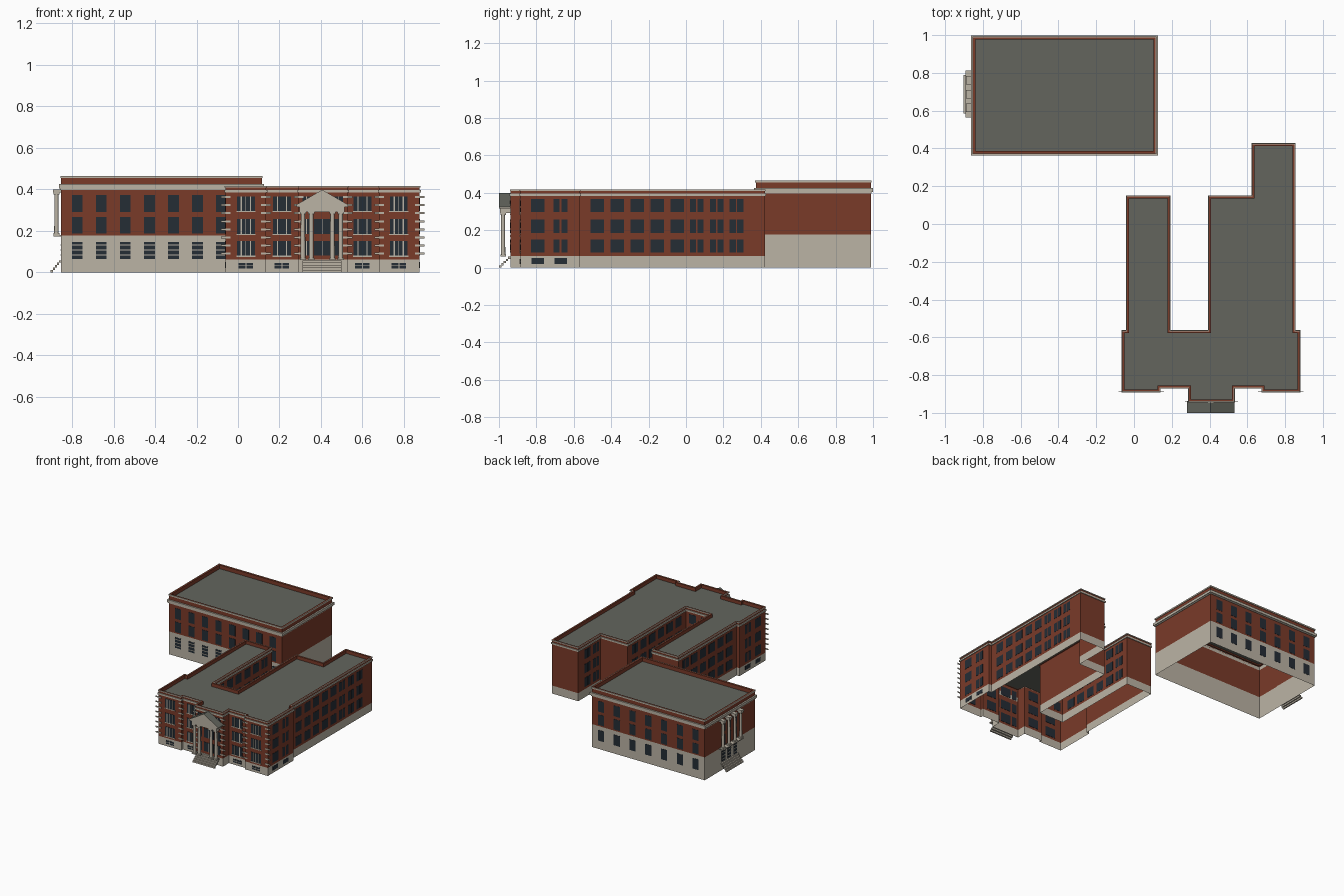
import bpy, bmesh
from mathutils import Matrix, Vector

cube = bpy.data.objects.get("Cube")
if cube:
    bpy.data.objects.remove(cube)


def material(name, rgb):
    m = bpy.data.materials.new(name)
    m.use_nodes = True
    m.diffuse_color = (*rgb, 1)
    m.node_tree.nodes["Principled BSDF"].inputs["Base Color"].default_value = (*rgb, 1)
    return m


BRICK = material("brick red", (0.195, 0.043, 0.022))
STONE = material("pale stone", (0.5, 0.455, 0.375))
GLASS = material("dark glass", (0.018, 0.026, 0.036))
ROOF = material("roof grey", (0.125, 0.13, 0.11))


def finish(name, bm, *mats):
    me = bpy.data.meshes.new(name)
    bm.to_mesh(me)
    bm.free()
    for m in mats:
        me.materials.append(m)
    ob = bpy.data.objects.new(name, me)
    bpy.context.collection.objects.link(ob)
    return ob


def box(bm, x0, x1, y0, y1, z0, z1):
    mat = Matrix.Translation(((x0 + x1) / 2, (y0 + y1) / 2, (z0 + z1) / 2))
    mat = mat @ Matrix.Diagonal((abs(x1 - x0), abs(y1 - y0), z1 - z0, 1))
    bmesh.ops.create_cube(bm, size=1, matrix=mat)


def panel(bm, axis, side, wall, centre, width, z0, z1, proud=0.002, inset=-0.0006):
    """Thin plate on a wall that faces +/- the given axis."""
    a, b = wall - side * inset, wall + side * proud
    c, d = centre - width / 2, centre + width / 2
    if axis == "x":
        box(bm, a, b, c, d, z0, z1)
    else:
        box(bm, c, d, a, b, z0, z1)


def offset(pts, d):
    """Grow a counter-clockwise right-angled outline by d."""
    out = []
    for i, p in enumerate(pts):
        p, prev, nxt = Vector(p), Vector(pts[i - 1]), Vector(pts[(i + 1) % len(pts)])
        e, f = (p - prev).normalized(), (nxt - p).normalized()
        out.append(p + d * Vector((e.y + f.y, -e.x - f.x)))
    return out


def loop(bm, pts, z):
    return [bm.verts.new((p[0], p[1], z)) for p in pts]


def bridge(bm, a, b, mat=0):
    for i in range(len(a)):
        j = (i + 1) % len(a)
        bm.faces.new((a[i], a[j], b[j], b[i])).material_index = mat


def walls(name, pts, base, top):
    """Open-bottomed shell with a stone base below brick."""
    bm = bmesh.new()
    rings = [loop(bm, pts, z) for z in (0, base, top)]
    bridge(bm, rings[0], rings[1], 0)
    bridge(bm, rings[1], rings[2], 1)
    finish(name, bm, STONE, BRICK)


def flat_roof(name, pts, z):
    bm = bmesh.new()
    bm.faces.new(loop(bm, pts, z))
    finish(name, bm, ROOF)


def band(name, pts, outer, inner, z0, z1, mat):
    """Closed ring that follows an outline."""
    bm = bmesh.new()
    o, i = offset(pts, outer), offset(pts, inner)
    r = [loop(bm, o, z0), loop(bm, o, z1), loop(bm, i, z1), loop(bm, i, z0)]
    for k in range(4):
        bridge(bm, r[k], r[(k + 1) % 4])
    finish(name, bm, mat)


def steps(name, start, run, z_top, lo, hi, axis, n=5):
    """Open flight of step blocks rising from start."""
    bm = bmesh.new()
    for i in range(n):
        a, b = start + run * i / n, start + run * (i + 1) / n
        z0, z1 = z_top * i / n, z_top * (i + 1) / n
        if axis == "x":
            box(bm, a, b, lo, hi, z0, z1)
        else:
            box(bm, lo, hi, a, b, z0, z1)
    finish(name, bm, STONE)


def columns(name, spots, r, z0, z1):
    bm = bmesh.new()
    for x, y in spots:
        bmesh.ops.create_cone(bm, cap_ends=True, segments=12, radius1=r, radius2=r * 0.85, depth=z1 - z0,
                              matrix=Matrix.Translation((x, y, (z0 + z1) / 2)))
        w = r * 1.25
        box(bm, x - w, x + w, y - w, y + w, z0, z0 + 0.01)
        box(bm, x - w, x + w, y - w, y + w, z1 - 0.012, z1)
    ob = finish(name, bm, STONE)
    bpy.ops.object.select_all(action="DESELECT")
    bpy.context.view_layer.objects.active = ob
    ob.select_set(True)
    bpy.ops.object.shade_smooth_by_angle()


# Main building shell
MAIN = [(-0.06, -0.885), (0.135, -0.885), (0.135, -0.866), (0.292, -0.866), (0.292, -0.938), (0.528, -0.938),
        (0.528, -0.866), (0.68, -0.866), (0.68, -0.885), (0.875, -0.885), (0.875, -0.568), (0.85, -0.568),
        (0.85, 0.422), (0.628, 0.422), (0.628, 0.146), (0.398, 0.146), (0.398, -0.568), (0.187, -0.568),
        (0.187, 0.146), (-0.036, 0.146), (-0.036, -0.568), (-0.06, -0.568)]
walls("main_walls", MAIN, 0.062, 0.39)
flat_roof("main_roof", MAIN, 0.39)
band("main_parapet", MAIN, 0, -0.01, 0.39, 0.416, BRICK)
band("main_cornice", MAIN, 0.006, 0, 0.384, 0.397, STONE)
band("main_coping", MAIN, 0.004, 0, 0.41, 0.417, STONE)

# Rear hall shell
HALL = [(-0.852, 0.374), (0.115, 0.374), (0.115, 0.988), (-0.852, 0.988)]
walls("hall_walls", HALL, 0.177, 0.435)
flat_roof("hall_roof", HALL, 0.435)
band("hall_cornice", HALL, 0.011, 0, 0.405, 0.425, STONE)
band("hall_cornice_lower", HALL, 0.005, 0, 0.397, 0.405, STONE)
band("hall_parapet", HALL, 0, -0.012, 0.425, 0.464, BRICK)
band("hall_coping", HALL, 0.004, 0, 0.454, 0.465, STONE)

# Side and courtyard windows of the main building
ROWS = [(0.08, 0.15), (0.186, 0.256), (0.296, 0.366)]
wide = [(-0.475 + 0.107 * i, 0.073) for i in range(5)]
pairs = [(c + s, 0.033) for c in (0.057, 0.165, 0.27) for s in (-0.02, 0.02)]
wing_sides = [(0.85, 1, wide + pairs), (-0.036, -1, wide + pairs[:2]), (0.187, 1, wide + pairs[:2]),
              (0.398, -1, wide + pairs[:2]), (0.628, -1, [(y + 0.04, w) for y, w in pairs[2:]])]
end_bays = [(-0.793, 0.073), (-0.692, 0.033), (-0.65, 0.033)]
wing_sides += [(0.875, 1, end_bays), (-0.06, -1, end_bays)]
bm = bmesh.new()
for wall, side, spots in wing_sides:
    for y, w in spots:
        for z0, z1 in ROWS:
            panel(bm, "x", side, wall, y, w, z0, z1)
for z0, z1 in ROWS:
    for x in (0.24, 0.34):
        panel(bm, "y", 1, -0.568, x, 0.06, z0, z1)
for wall, side in ((0.875, 1), (-0.06, -1)):
    for y in (-0.793, -0.67):
        panel(bm, "x", side, wall, y, 0.065, 0.02, 0.05)
finish("side_windows", bm, GLASS)

# Front windows with stone mullions
glass, stone = bmesh.new(), bmesh.new()
for x, wall in ((0.038, -0.885), (0.212, -0.866), (0.6, -0.866), (0.775, -0.885)):
    for z0, z1 in ROWS:
        panel(glass, "y", -1, wall, x, 0.086, z0, z1, inset=0.002)
        for dx in (-0.022, 0.022):
            panel(stone, "y", -1, wall, x + dx, 0.006, z0, z1, 0.005)
        panel(stone, "y", -1, wall, x, 0.002, z0, z1, 0.004)
        panel(stone, "y", -1, wall, x, 0.092, z0 - 0.006, z0, 0.005)
    panel(glass, "y", -1, wall, x, 0.07, 0.018, 0.046)
    panel(stone, "y", -1, wall, x, 0.07, 0.03, 0.034, 0.004)
    panel(stone, "y", -1, wall, x, 0.005, 0.018, 0.046, 0.004)
for x, w in ((0.33, 0.04), (0.408, 0.085), (0.486, 0.04)):
    for z0, z1 in ROWS:
        panel(glass, "y", -1, -0.938, x, w, z0, z1, inset=0.002)
        panel(stone, "y", -1, -0.938, x, 0.003, z0, z1, 0.004)
finish("front_windows", glass, GLASS)
finish("front_mullions", stone, STONE)

# Corner blocks along the front
bm = bmesh.new()
for x, wall in ((-0.06, -0.885), (0.135, -0.885), (0.292, -0.938), (0.528, -0.938), (0.68, -0.885), (0.875, -0.885)):
    for i in range(8):
        z = 0.085 + 0.039 * i
        panel(bm, "y", -1, wall, x, 0.046, z, z + 0.01, 0.004)
finish("corner_blocks", bm, STONE)

# Front portico
columns("front_columns", [(x, -0.978) for x in (0.313, 0.353, 0.455, 0.495)], 0.012, 0.06, 0.292)
bm = bmesh.new()
box(bm, 0.297, 0.513, -0.995, -0.938, 0.292, 0.316)
box(bm, 0.282, 0.53, -1.0, -0.938, 0.316, 0.325)
finish("front_entablature", bm, STONE)
bm = bmesh.new()
ends = [[bm.verts.new((x, y, z)) for x, z in ((0.28, 0.325), (0.532, 0.325), (0.406, 0.398))] for y in (-1.0, -0.938)]
bm.faces.new(ends[0])
bm.faces.new(ends[1][::-1])
bridge(bm, ends[1], ends[0])
bm.normal_update()
for f in bm.faces:
    f.material_index = int(f.normal.z > 0.3)
finish("front_pediment", bm, STONE, ROOF)
steps("front_steps", -1.0, 0.062, 0.058, 0.31, 0.5, "y")

# Hall windows, louvred below on the front and the portico side
glass, stone = bmesh.new(), bmesh.new()
HALL_ROWS = [(0.187, 0.267), (0.29, 0.372), (0.065, 0.147)]
faces = [("y", -1, 0.374, 0.052, [-0.775 + 0.116 * i for i in range(8)]),
         ("y", 1, 0.988, 0.052, [-0.775 + 0.135 * i for i in range(7)]),
         ("x", -1, -0.852, 0.042, (0.616, 0.688, 0.76))]
for axis, side, wall, width, spots in faces:
    for c in spots:
        for z0, z1 in HALL_ROWS:
            panel(glass, axis, side, wall, c, width, z0, z1)
        if side < 0:
            for z in (0.08, 0.105, 0.13):
                panel(stone, axis, side, wall, c, width, z, z + 0.005, 0.004)
finish("hall_windows", glass, GLASS)
finish("hall_louvres", stone, STONE)

# Hall side portico: free-standing columns with square capitals on a ledge
spots = [0.58 + 0.072 * i for i in range(4)]
columns("hall_columns", [(-0.875, y) for y in spots], 0.011, 0.18, 0.386)
bm = bmesh.new()
for y in spots:
    box(bm, -0.892, -0.852, y - 0.016, y + 0.016, 0.386, 0.4)
box(bm, -0.89, -0.852, 0.565, 0.812, 0.172, 0.18)
finish("hall_capitals_and_ledge", bm, STONE)
steps("hall_steps", -0.903, 0.051, 0.058, 0.585, 0.79, "x")
